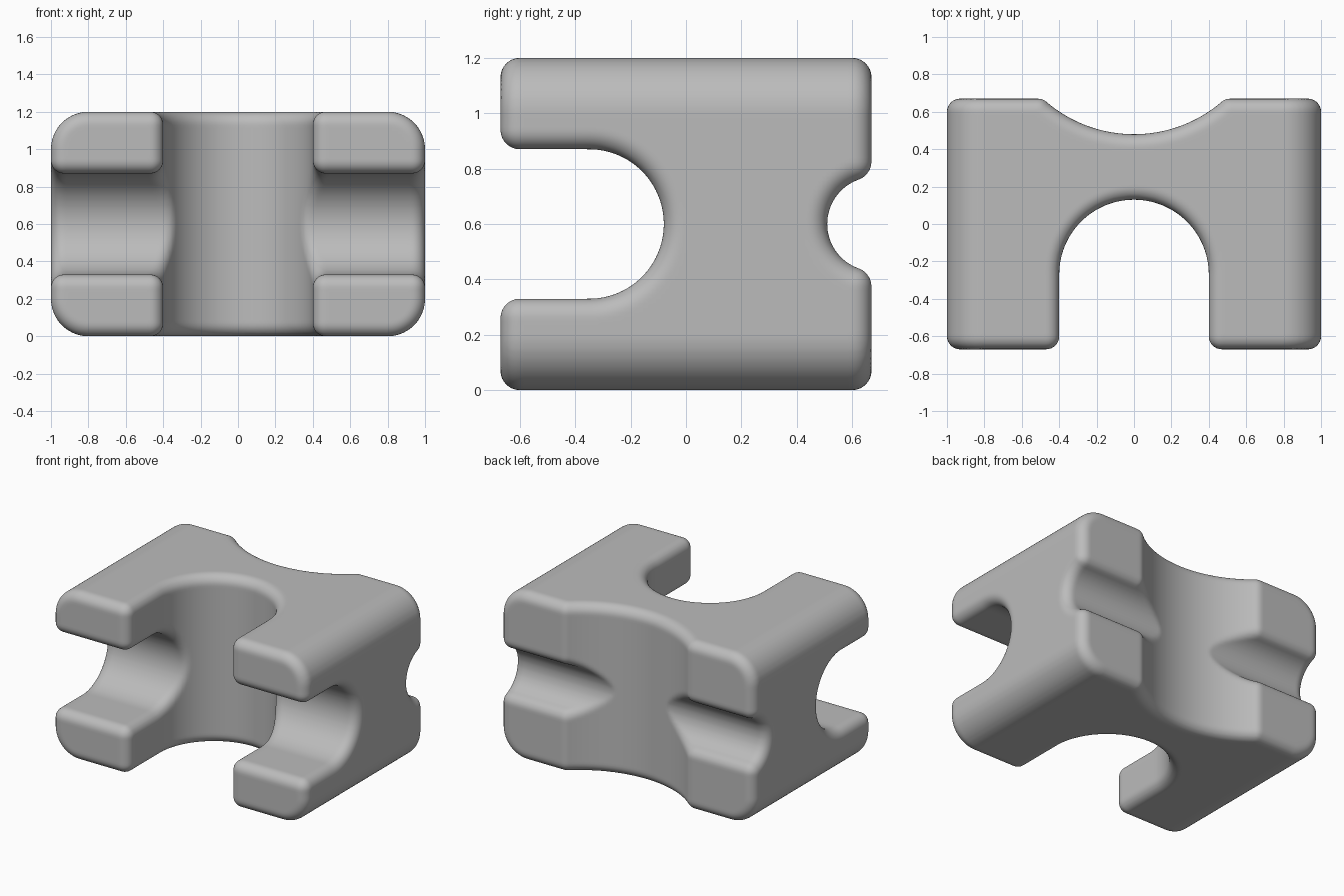
import bpy, bmesh, math
from mathutils import Vector
from mathutils.bvhtree import BVHTree

if "Cube" in bpy.data.objects:
    bpy.data.objects.remove(bpy.data.objects["Cube"], do_unlink=True)

FILLET = 0.07             # rounding of every rim
HALF_X, HALF_Y, HEIGHT = 1.0, 0.67, 1.2
MID_Z = HEIGHT / 2


def arc(cx, cy, radius, start, end, steps=64):
    angles = [math.radians(start + (end - start) * i / steps) for i in range(steps + 1)]
    return [(cx + radius * math.cos(a), cy + radius * math.sin(a)) for a in angles]


def prism(name, profile, place, low, high):
    """Extrude a 2D profile from low to high; place maps (u, v, w) to x, y, z."""
    bm = bmesh.new()
    rings = [[bm.verts.new(place(u, v, w)) for u, v in profile] for w in (low, high)]
    count = len(profile)
    for ring in rings:
        bm.faces.new(ring)
    for i in range(count):
        j = (i + 1) % count
        bm.faces.new((rings[0][i], rings[0][j], rings[1][j], rings[1][i]))
    bmesh.ops.recalc_face_normals(bm, faces=bm.faces)
    mesh = bpy.data.meshes.new(name)
    bm.to_mesh(mesh)
    bm.free()
    obj = bpy.data.objects.new(name, mesh)
    bpy.context.scene.collection.objects.link(obj)
    return obj


def along_x(u, v, w):
    return (w, u, v)


def along_y(u, v, w):
    return (u, w, v)


def along_z(u, v, w):
    return (u, v, w)


def carved_block(inset, voxel=None):
    """Block with its slots and grooves, all surfaces moved inwards by inset."""
    # Block with four long rounded edges
    profile = []
    for sx, sz, start in ((1, 1, 0), (-1, 1, 90), (-1, -1, 180), (1, -1, 270)):
        profile += arc(sx * (HALF_X - 0.2), MID_Z + sz * (MID_Z - 0.2),
                       0.2 - inset, start, start + 90, 16)
    block = prism("block", profile, along_y, -HALF_Y + inset, HALF_Y - inset)

    # Round-ended slots in the front
    wide, narrow = 0.4 + inset, 0.27 + inset
    upright_slot = arc(0, -0.27, wide, 0, 180) + [(-wide, -2), (wide, -2)]
    level_slot = arc(-0.35, MID_Z, narrow, -90, 90) + [(-2, MID_Z + narrow), (-2, MID_Z - narrow)]
    # Shallow grooves in the back
    upright_groove = arc(0, 1.2, 0.72 + inset, 0, 360, 180)[:-1]
    level_groove = arc(0.68, MID_Z, 0.17 + inset, 0, 360, 96)[:-1]

    cutters = [
        prism("upright_slot_cutter", upright_slot, along_z, -1, 3),
        prism("level_slot_cutter", level_slot, along_x, -2, 2),
        prism("upright_groove_cutter", upright_groove, along_z, -1, 3),
        prism("level_groove_cutter", level_groove, along_x, -2, 2),
    ]
    for cutter in cutters:
        cutter.hide_render = True
        cut = block.modifiers.new(cutter.name, "BOOLEAN")
        cut.operation, cut.solver, cut.object = "DIFFERENCE", "EXACT", cutter
    if voxel:
        remesh = block.modifiers.new("even_mesh", "REMESH")
        remesh.mode, remesh.voxel_size = "VOXEL", voxel

    bpy.context.view_layer.update()
    graph = bpy.context.evaluated_depsgraph_get()
    mesh = bpy.data.meshes.new_from_object(block.evaluated_get(graph))
    for obj in cutters + [block]:
        bpy.data.objects.remove(obj, do_unlink=True)
    return mesh


# Round every rim: keep the skin one fillet radius away from the inset core
core = carved_block(FILLET)
bm = bmesh.new()
bm.from_mesh(core)
bmesh.ops.triangulate(bm, faces=bm.faces)
tree = BVHTree.FromBMesh(bm)
bm.free()
bpy.data.meshes.remove(core)

skin = carved_block(0, 0.016)
for vert in skin.vertices:
    nearest = tree.find_nearest(vert.co)[0]
    vert.co = nearest + (vert.co - nearest).normalized() * FILLET

# Finished connector block
skin.name = "connector_block"
connector = bpy.data.objects.new("connector_block", skin)
bpy.context.scene.collection.objects.link(connector)

grey = bpy.data.materials.new("mid_grey")
grey.use_nodes = True
colour = (0.5, 0.5, 0.5, 1)
grey.diffuse_color = colour
grey.node_tree.nodes["Principled BSDF"].inputs["Base Color"].default_value = colour
skin.materials.clear()
skin.materials.append(grey)

bpy.ops.object.select_all(action="DESELECT")
connector.select_set(True)
bpy.context.view_layer.objects.active = connector
bpy.ops.object.shade_smooth_by_angle(angle=math.radians(40))
